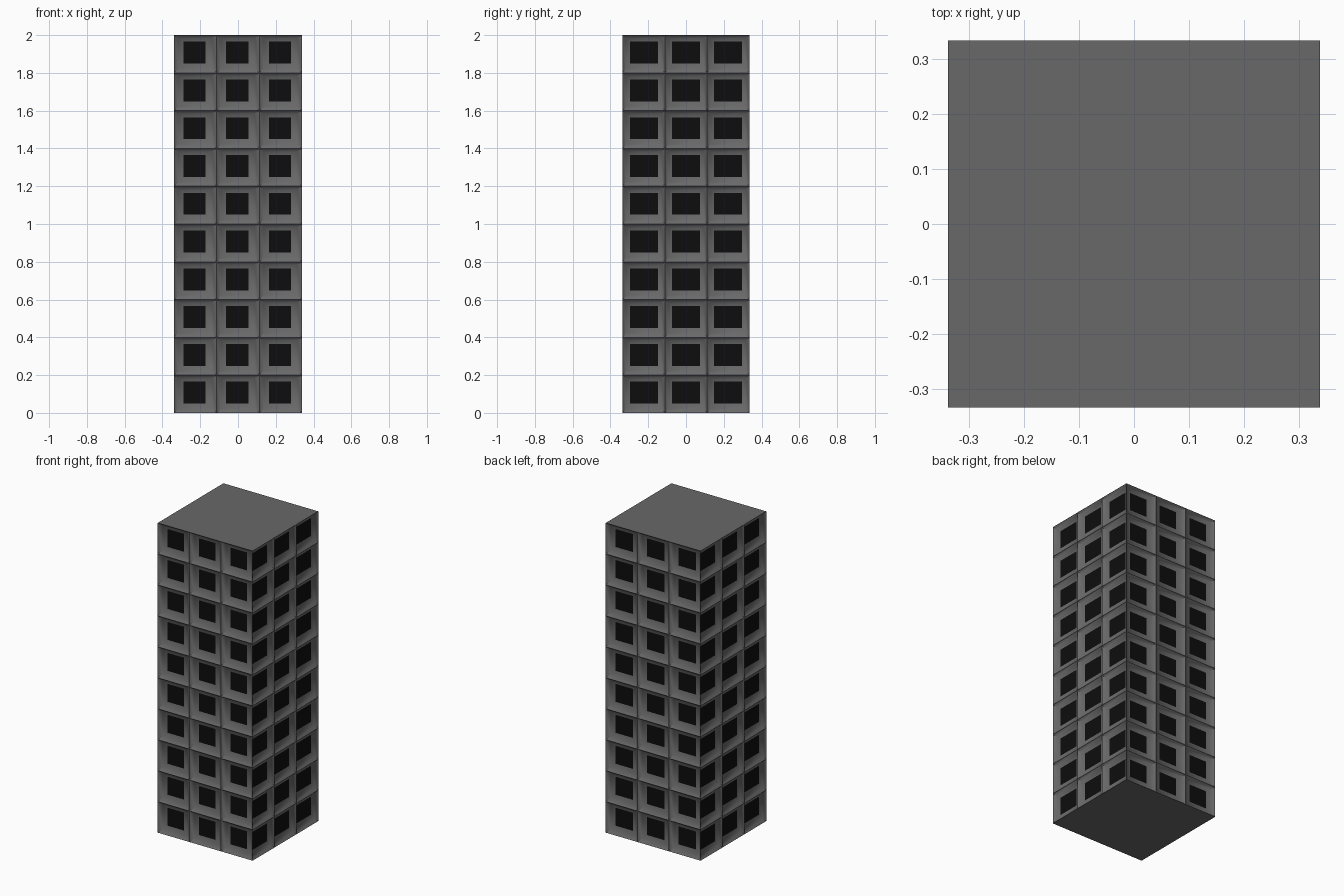
import bpy, bmesh, math
from mathutils import Vector

if "Cube" in bpy.data.objects:
    bpy.data.objects.remove(bpy.data.objects["Cube"])

HX, HY, H = 0.339, 0.335, 2.0
FLOORS, BAYS, DEPTH = 10, 3, 0.026
FH = H / FLOORS
UP = Vector((0, 0, 1))


def material(name, v):
    m = bpy.data.materials.new(name)
    m.diffuse_color = (v, v, v, 1)
    m.use_nodes = True
    m.node_tree.nodes["Principled BSDF"].inputs["Base Color"].default_value = m.diffuse_color
    return m


CONCRETE = material("concrete", 0.14)
GLASS = material("dark_glass", 0.004)


def add_object(name, bm, mat, smooth=False):
    bmesh.ops.remove_doubles(bm, verts=bm.verts, dist=1e-5)
    me = bpy.data.meshes.new(name)
    bm.to_mesh(me)
    bm.free()
    me.materials.append(mat)
    ob = bpy.data.objects.new(name, me)
    bpy.context.collection.objects.link(ob)
    if smooth:
        bpy.ops.object.select_all(action='DESELECT')
        bpy.context.view_layer.objects.active = ob
        ob.select_set(True)
        bpy.ops.object.shade_smooth_by_angle(angle=math.radians(48))


def facade(name, u, half_width, half_depth, win_w, shift=0.0):
    """One side: a grid of hollowed window surrounds with recessed panes."""
    n = u.cross(UP)
    frame, panes = bmesh.new(), bmesh.new()
    cell = 2 * half_width / BAYS
    for i in range(BAYS):
        for j in range(FLOORS):
            u0, z0 = -half_width + i * cell, j * FH
            uc = u0 + cell / 2 + shift
            outer = (u0, u0 + cell, z0, z0 + FH)
            inner = (uc - win_w / 2, uc + win_w / 2, z0 + 0.049, z0 + 0.165)

            def ring(bm, t, d):
                a, b, lo, hi = (o + (p - o) * t for o, p in zip(outer, inner))
                return [bm.verts.new(u * s + UP * z + n * (half_depth - d))
                        for s, z in ((a, lo), (b, lo), (b, hi), (a, hi))]

            # surround: steep outer lip, then a shallow slope to the window
            rings = [ring(frame, t, d) for t, d in
                     ((0, 0), (0.45, DEPTH * 0.7), (1, DEPTH))]
            for r, s in zip(rings, rings[1:]):
                for k in range(4):
                    m = (k + 1) % 4
                    frame.faces.new((r[k], r[m], s[m], s[k]))
            panes.faces.new(ring(panes, 1, DEPTH))
    add_object(name + "_window_surrounds", frame, CONCRETE, True)
    add_object(name + "_windows", panes, GLASS)


# four sides
facade("front", Vector((1, 0, 0)), HX, HY, 0.118, -0.004)
facade("right", Vector((0, 1, 0)), HY, HX, 0.148)
facade("back", Vector((-1, 0, 0)), HX, HY, 0.126)
facade("left", Vector((0, -1, 0)), HY, HX, 0.148)

# roof and base slabs
for name, z in (("roof", H), ("base", 0)):
    bm = bmesh.new()
    pts = [(-HX, -HY, z), (HX, -HY, z), (HX, HY, z), (-HX, HY, z)]
    bm.faces.new([bm.verts.new(p) for p in (pts if z else pts[::-1])])
    add_object(name, bm, CONCRETE)
